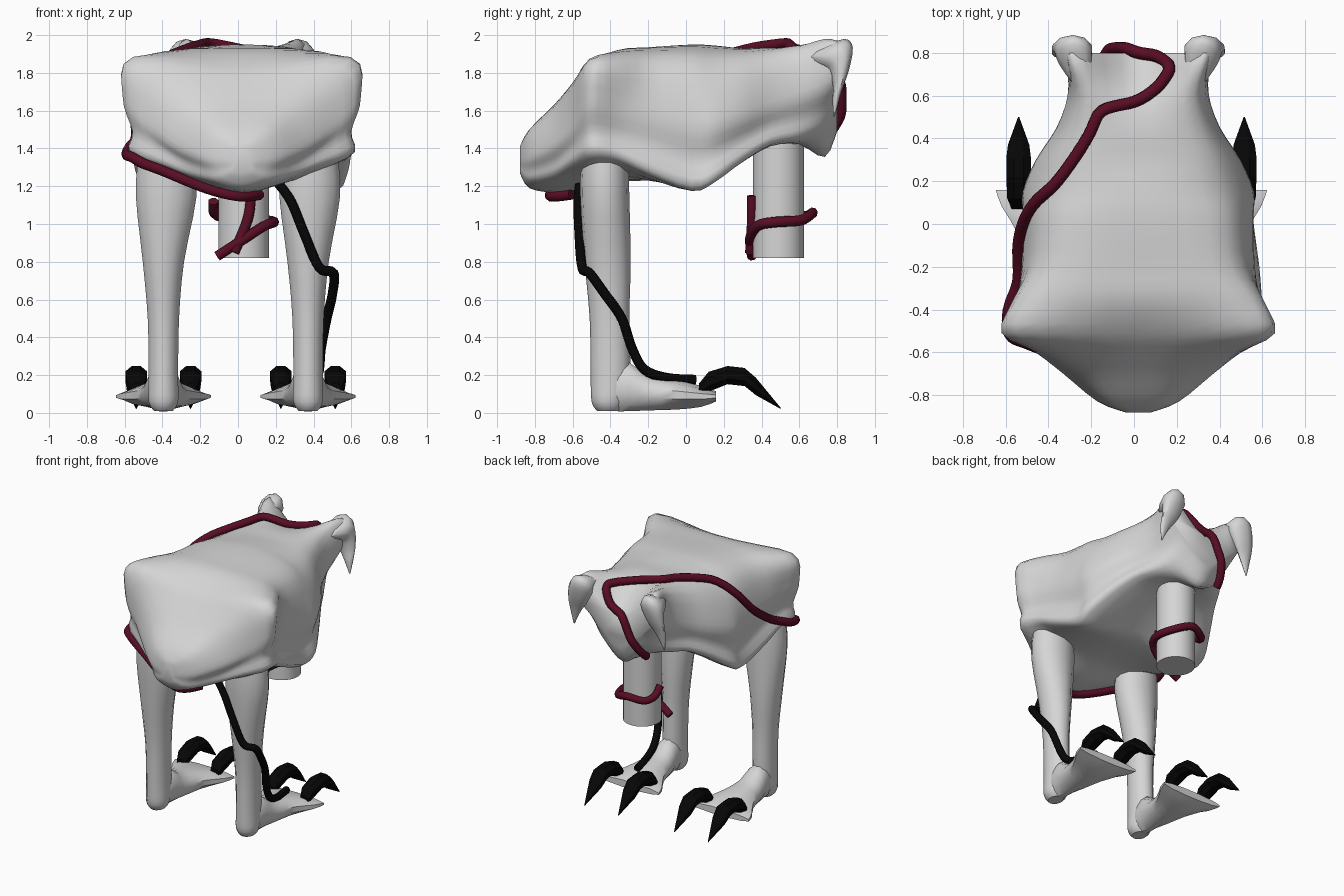
import bpy, bmesh, math
from mathutils import Vector
from mathutils.bvhtree import BVHTree

if "Cube" in bpy.data.objects:
    bpy.data.objects.remove(bpy.data.objects["Cube"])


def material(name, rgb):
    m = bpy.data.materials.new(name)
    m.diffuse_color = (*rgb, 1)
    m.use_nodes = True
    m.node_tree.nodes["Principled BSDF"].inputs["Base Color"].default_value = m.diffuse_color
    return m


GREY = material("pale_grey", (0.67, 0.67, 0.67))
RED = material("dark_red", (0.10, 0.004, 0.017))
BLACK = material("near_black", (0.002, 0.002, 0.002))


def spline(pts, n, closed=False):
    """Catmull-Rom points through pts, n steps per span."""
    pts = [Vector(p) for p in pts]
    k, out = len(pts), []
    for i in range(k if closed else k - 1):
        if closed:
            a, b, c, d = (pts[(i + j) % k] for j in (-1, 0, 1, 2))
        else:
            a, b, c, d = (pts[min(max(i + j, 0), k - 1)] for j in (-1, 0, 1, 2))
        for s in range(n):
            t = s / n
            out.append(0.5 * (2 * b + (c - a) * t + (2 * a - 5 * b + 4 * c - d) * t * t
                              + (3 * b - a - 3 * c + d) * t ** 3))
    return out if closed else out + [pts[-1]]


def loft(name, rings, mat, steps=1, smooth=40):
    """Skin through rings of equal point count, with capped ends."""
    if steps > 1:
        cols = [spline(c, steps) for c in zip(*rings)]
        rings = list(zip(*cols))
    bm = bmesh.new()
    vs = [[bm.verts.new(p) for p in r] for r in rings]
    n = len(vs[0])
    for a, b in zip(vs, vs[1:]):
        for i in range(n):
            bm.faces.new((a[i], a[(i + 1) % n], b[(i + 1) % n], b[i]))
    bm.faces.new(vs[0])
    bm.faces.new(vs[-1])
    bmesh.ops.recalc_face_normals(bm, faces=bm.faces)
    me = bpy.data.meshes.new(name)
    bm.to_mesh(me)
    bm.free()
    me.materials.append(mat)
    ob = bpy.data.objects.new(name, me)
    bpy.context.collection.objects.link(ob)
    if smooth:
        bpy.ops.object.select_all(action='DESELECT')
        ob.select_set(True)
        bpy.context.view_layer.objects.active = ob
        bpy.ops.object.shade_smooth_by_angle(angle=math.radians(smooth))
    return ob


def ellipse(c, u, v, n):
    c, u, v = Vector(c), Vector(u), Vector(v)
    return [c + u * math.cos(a) + v * math.sin(a)
            for a in (2 * math.pi * (i + 0.5) / n for i in range(n))]


def rope(name, pts, r, mat, surface=None):
    """Round cord through pts, optionally laid onto a surface."""
    path = spline(pts, 5)
    if surface:
        laid = []
        for p in path:
            co, normal, _, _ = surface.find_nearest(p)
            laid.append(co + normal * r * 0.75)
        path = [(laid[max(i - 1, 0)] + p * 2 + laid[min(i + 1, len(laid) - 1)]) / 4
                for i, p in enumerate(laid)]
    rings, side = [], None
    for i, p in enumerate(path):
        d = (path[min(i + 1, len(path) - 1)] - path[max(i - 1, 0)]).normalized()
        side = d.orthogonal() if side is None else side - d * side.dot(d)
        side.normalize()
        rings.append(ellipse(p, side * r, d.cross(side) * r, 8))
    return loft(name, rings, mat, smooth=60)


# Body: y, half widths (shoulder, middle, hem), heights (top, shoulder, middle, hem, belly)
stations = [
    (-.88, .04, .06, .04, 1.41, 1.40, 1.34, 1.28, 1.27),
    (-.83, .14, .19, .13, 1.50, 1.48, 1.36, 1.23, 1.19),
    (-.70, .25, .35, .26, 1.63, 1.60, 1.43, 1.25, 1.165),
    (-.60, .40, .48, .42, 1.74, 1.73, 1.53, 1.31, 1.165),
    (-.51, .57, .63, .55, 1.83, 1.87, 1.67, 1.345, 1.18),
    (-.36, .53, .575, .54, 1.92, 1.885, 1.64, 1.33, 1.22),
    (-.20, .43, .54, .53, 1.935, 1.89, 1.62, 1.26, 1.23),
    (.03, .41, .535, .50, 1.95, 1.88, 1.56, 1.175, 1.23),
    (.15, .38, .535, .50, 1.945, 1.87, 1.56, 1.22, 1.28),
    (.30, .34, .475, .43, 1.93, 1.88, 1.60, 1.33, 1.36),
    (.45, .29, .38, .35, 1.93, 1.90, 1.65, 1.42, 1.42),
    (.60, .26, .33, .27, 1.89, 1.94, 1.70, 1.45, 1.42),
    (.735, .29, .33, .18, 1.78, 1.98, 1.75, 1.50, 1.355),
    (.80, .31, .33, .12, 1.73, 1.97, 1.78, 1.58, 1.49),
]
CENTRE = .02
rings = []
for y, xs, xm, xh, zt, zs, zm, zh, zb in stations:
    low = (xm + xh) * .49
    half = [(xs, y, zs), (xm, y, zm), (low, y, zm * .45 + zh * .55), (xh, y, zh)]
    ring = [(0, y, zt)] + half + [(0, y, zb)] + [(-x, y, z) for x, y, z in half[::-1]]
    rings.append(spline([(x + CENTRE, y, z) for x, y, z in ring], 4, closed=True))
body = loft("body", rings, GREY, steps=3, smooth=80)
skin = BVHTree.FromPolygons([v.co for v in body.data.vertices],
                            [p.vertices for p in body.data.polygons])

for side, tag in ((-1, "left"), (1, "right")):
    # Drooping rear corner of the body
    ear = [(.27, .68, 1.90, .05, .05), (.295, .77, 1.91, .08, .10),
           (.305, .82, 1.87, .09, .09), (.335, .82, 1.77, .07, .06),
           (.365, .80, 1.68, .04, .035), (.385, .785, 1.57, .005, .005)]
    loft(tag + "_rear_flap",
         [ellipse((side * x + CENTRE, y, z), (rx, 0, 0), (0, ry * .7, ry * .7), 10)
          for x, y, z, rx, ry in ear], GREY, steps=3, smooth=60)

    # Leg, foot and claws
    cx = side * .383 - .012
    leg = [(1.37, .38 * side, -.43, .150, .125), (1.15, .38 * side, -.43, .165, .13),
           (.8, cx, -.415, .112, .122), (.5, cx, -.405, .085, .105),
           (.2, cx, -.40, .08, .105), (.06, cx, -.41, .08, .09), (.01, cx, -.41, .05, .06)]
    loft(tag + "_leg", [ellipse((x, y, z), (rx, 0, 0), (0, ry, 0), 14)
                        for z, x, y, rx, ry in leg], GREY, steps=3)
    foot = [(-.46, .04, .05, .15), (-.40, .07, .008, .24), (-.30, .09, .005, .27),
            (-.20, .11, .01, .20), (-.05, .15, .015, .175), (.08, .23, .03, .145),
            (.16, .26, .06, .115)]
    loft(tag + "_foot", [ellipse((cx, y, (a + b) / 2), (w, 0, 0), (0, 0, (b - a) / 2), 12)
                         for y, w, a, b in foot], GREY, steps=2)
    claw = [(.07, .12, .035, .04), (.12, .165, .058, .057), (.22, .20, .062, .052),
            (.31, .19, .062, .052), (.37, .14, .054, .05), (.50, .025, .003, .004)]
    for toe in (-1, 1):
        loft(tag + ("_inner" if toe == -side else "_outer") + "_claw",
             [ellipse((cx + toe * .144, y, z), (w, 0, 0), (0, 0, h), 8)
              for y, z, w, h in claw], BLACK, smooth=0)

# Hanging canister
loft("canister", [ellipse((.03, .49, z), (.135, 0, 0), (0, .135, 0), 32)
                  for z in (.82, 1.44)], GREY)

# Red cord across the chest, up the left side, over the back and down the rear
rope("body_cord", [(.12, -.60, 1.15), (0, -.72, 1.15), (-.2, -.67, 1.20), (-.35, -.61, 1.27),
                   (-.5, -.56, 1.32), (-.59, -.52, 1.35), (-.55, -.32, 1.42),
                   (-.53, -.08, 1.58), (-.47, .06, 1.74), (-.36, .2, 1.89), (-.22, .4, 1.95),
                   (-.15, .53, 1.97), (0, .57, 1.93), (.14, .64, 1.88), (.20, .71, 1.86),
                   (.12, .77, 1.79), (-.02, .81, 1.75), (-.08, .82, 1.64),
                   (-.13, .79, 1.53), (-.16, .70, 1.43)], .029, RED, skin)
# Red cords around and beside the canister
rope("canister_cord", [(-.11, .35, .83), (.03, .34, .92), (.14, .38, .99), (.19, .47, 1.01),
                       (.15, .61, 1.02), (.03, .67, 1.06), (-.08, .63, 1.04),
                       (-.125, .56, 1.06), (-.13, .50, 1.12)], .028, RED)
rope("hanging_cord", [(.07, .35, 1.15), (.05, .35, 1.02), (-.02, .34, .85)], .029, RED)

# Black cord winding down the right leg
rope("leg_cord", [(.21, -.56, 1.22), (.28, -.57, 1.12), (.35, -.565, .95), (.43, -.55, .77),
                  (.505, -.51, .74), (.50, -.43, .63), (.47, -.34, .50), (.44, -.285, .34),
                  (.43, -.22, .23), (.41, -.1, .185), (.38, .05, .175)], .027, BLACK)
